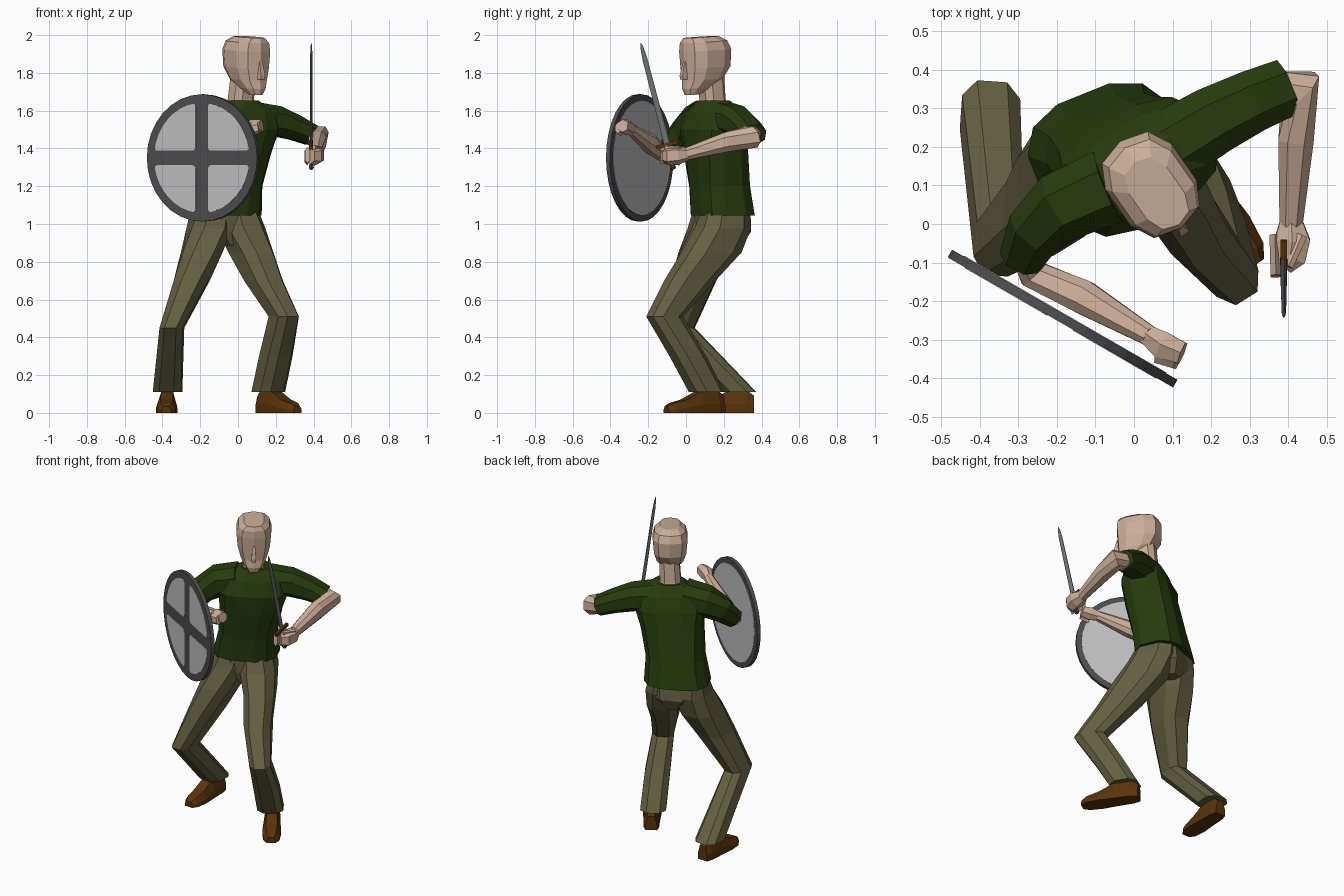
import bpy, bmesh
from math import sin, cos, pi, radians, asin
from mathutils import Vector, Matrix


def mat(name, r, g, b):
    m = bpy.data.materials.new(name)
    m.diffuse_color = (r, g, b, 1)
    return m


SKIN = mat("skin", 0.60, 0.42, 0.31)
GREEN = mat("green cloth", 0.022, 0.045, 0.004)
OLIVE = mat("olive cloth", 0.128, 0.118, 0.053)
BROWN = mat("brown leather", 0.10, 0.034, 0.003)
DARK = mat("dark iron", 0.075, 0.075, 0.078)
LIGHT = mat("light panel", 0.53, 0.53, 0.53)
STEEL = mat("steel", 0.17, 0.175, 0.185)


def finish(name, bm, m, matrix=None):
    bmesh.ops.recalc_face_normals(bm, faces=bm.faces[:])
    me = bpy.data.meshes.new(name)
    bm.to_mesh(me)
    bm.free()
    me.materials.append(m)
    ob = bpy.data.objects.new(name, me)
    bpy.context.collection.objects.link(ob)
    if matrix:
        ob.matrix_world = matrix
    return ob


def skin_rings(name, rings, m, matrix=None):
    """Bridge equal-length point rings and cap both ends."""
    bm = bmesh.new()
    vs = [[bm.verts.new(p) for p in r] for r in rings]
    n = len(rings[0])
    for a, b in zip(vs, vs[1:]):
        for i in range(n):
            j = (i + 1) % n
            bm.faces.new((a[i], a[j], b[j], b[i]))
    bm.faces.new(vs[0])
    bm.faces.new(vs[-1])
    return finish(name, bm, m, matrix)


def section(n, w, d, power=0.75):
    """Rounded-box cross-section."""
    out = []
    for i in range(n):
        a = 2 * pi * (i + 0.5) / n
        c, s = cos(a), sin(a)
        out.append((w * abs(c) ** power * (1 if c > 0 else -1),
                    d * abs(s) ** power * (1 if s > 0 else -1)))
    return out


def stack(name, rows, m, n=8, matrix=None, power=0.75, tilt=0):
    """Horizontal sections: (z, cx, cy, half width, half depth, turn)."""
    rings = []
    for z, cx, cy, w, d, rot in rows:
        c, s = cos(radians(rot)), sin(radians(rot))
        rings.append([(cx + x * c - y * s, cy + x * s + y * c, z + tilt * y)
                      for x, y in section(n, w, d, power)])
    return skin_rings(name, rings, m, matrix)


def tube(name, pts, radii, m, n=8, up=(0, 0, 1), power=0.85):
    """Sections along a path; radii are (sideways, along up)."""
    P = [Vector(p) for p in pts]
    rings = []
    for i, p in enumerate(P):
        t = Vector()
        if i:
            t += (p - P[i - 1]).normalized()
        if i < len(P) - 1:
            t += (P[i + 1] - p).normalized()
        t.normalize()
        side = t.cross(Vector(up)).normalized()
        v = side.cross(t)
        a, b = radii[i]
        rings.append([p + side * x + v * y for x, y in section(n, a, b, power)])
    return skin_rings(name, rings, m)


# head, turned toward the front right
head = Matrix.Translation((0.045, 0.10, 0)) @ Matrix.Rotation(radians(35), 4, 'Z')
stack("head", [
    (1.685, 0, -0.080, 0.035, 0.040, 0),
    (1.72, 0, -0.055, 0.06, 0.075, 0),
    (1.765, 0, -0.015, 0.082, 0.110, 0),
    (1.83, 0, 0.004, 0.10, 0.134, 0),
    (1.92, 0, 0.002, 0.108, 0.138, 0),
    (1.965, 0, -0.008, 0.096, 0.127, 0),
    (1.99, 0, -0.025, 0.062, 0.10, 0)], SKIN, 10, head, 0.75, 0.06)
stack("nose", [
    (1.765, 0, -0.132, 0.018, 0.024, 0),
    (1.785, 0, -0.132, 0.018, 0.028, 0),
    (1.86, 0, -0.126, 0.010, 0.012, 0)], SKIN, 4, head)
stack("neck", [
    (1.58, 0.02, 0.155, 0.085, 0.08, 33),
    (1.66, 0.015, 0.14, 0.066, 0.066, 33),
    (1.80, 0.03, 0.13, 0.062, 0.07, 33)], SKIN)

# shirt body, twisting from hips to shoulders
stack("shirt", [
    (1.045, -0.075, 0.195, 0.198, 0.157, 22),
    (1.20, -0.05, 0.178, 0.176, 0.15, 24),
    (1.38, -0.012, 0.158, 0.19, 0.15, 28),
    (1.50, 0.012, 0.148, 0.215, 0.145, 31),
    (1.59, 0.022, 0.152, 0.19, 0.115, 32),
    (1.655, 0.02, 0.145, 0.085, 0.078, 32)], GREEN, 12)

# sleeves
tube("left_sleeve", [(0.06, 0.18, 1.555), (0.20, 0.265, 1.545), (0.30, 0.315, 1.51),
                     (0.39, 0.352, 1.47)],
     [(0.105, 0.10), (0.095, 0.084), (0.086, 0.070), (0.08, 0.058)], GREEN)
tube("right_sleeve", [(-0.06, 0.10, 1.56), (-0.18, 0.05, 1.535), (-0.25, -0.01, 1.48),
                      (-0.29, -0.085, 1.40)],
     [(0.105, 0.10), (0.098, 0.095), (0.08, 0.08), (0.06, 0.06)], GREEN)

# bare forearms
tube("left_forearm", [(0.36, 0.34, 1.475), (0.43, 0.345, 1.46), (0.42, 0.22, 1.435),
                      (0.407, 0.0, 1.37)],
     [(0.06, 0.05), (0.066, 0.062), (0.049, 0.056), (0.032, 0.034)], SKIN)
tube("right_forearm", [(-0.28, -0.07, 1.415), (-0.26, -0.13, 1.375), (-0.13, -0.19, 1.425),
                       (0.04, -0.29, 1.50)],
     [(0.045, 0.045), (0.042, 0.045), (0.047, 0.052), (0.028, 0.03)], SKIN)

# fists and thumbs
tube("left_hand", [(0.407, 0.01, 1.37), (0.41, -0.04, 1.365), (0.405, -0.085, 1.36),
                   (0.385, -0.11, 1.36)],
     [(0.032, 0.034), (0.052, 0.05), (0.046, 0.052), (0.03, 0.042)], SKIN, 6)
tube("left_fingers", [(0.368, -0.135, 1.365), (0.365, -0.03, 1.355)],
     [(0.016, 0.045), (0.016, 0.045)], SKIN, 6)
tube("left_thumb", [(0.435, -0.03, 1.395), (0.40, -0.11, 1.405)],
     [(0.016, 0.016), (0.013, 0.013)], SKIN, 6)
tube("right_hand", [(0.035, -0.287, 1.498), (0.075, -0.315, 1.512), (0.125, -0.335, 1.52)],
     [(0.028, 0.03), (0.04, 0.042), (0.032, 0.034)], SKIN, 6)
tube("right_fingers", [(0.06, -0.345, 1.50), (0.11, -0.36, 1.51)],
     [(0.018, 0.035), (0.018, 0.03)], SKIN, 6)

# trousers
stack("trouser_seat", [
    (0.885, -0.055, 0.19, 0.05, 0.11, 22),
    (0.96, -0.065, 0.195, 0.15, 0.14, 22),
    (1.10, -0.065, 0.185, 0.155, 0.135, 22)], OLIVE)
stack("left_trouser_leg", [
    (1.06, 0.0, 0.21, 0.10, 0.13, 25),
    (0.98, 0.015, 0.195, 0.115, 0.148, 27),
    (0.85, 0.068, 0.135, 0.098, 0.165, 28),
    (0.70, 0.135, 0.02, 0.085, 0.14, 28),
    (0.51, 0.242, -0.113, 0.068, 0.10, 32),
    (0.30, 0.20, 0.01, 0.08, 0.096, 32),
    (0.11, 0.16, 0.11, 0.082, 0.092, 32)], OLIVE)
stack("right_trouser_leg", [
    (1.06, -0.145, 0.165, 0.10, 0.13, 18),
    (0.98, -0.152, 0.155, 0.115, 0.145, 12),
    (0.85, -0.192, 0.105, 0.112, 0.15, 4),
    (0.70, -0.245, 0.04, 0.097, 0.125, -4),
    (0.45, -0.35, -0.045, 0.065, 0.094, -6),
    (0.11, -0.373, 0.285, 0.08, 0.09, -4)], OLIVE)


# shoes: sections from heel to toe (distance, half width, height)
def shoe(name, heel, toe):
    h, t = Vector(heel + (0,)), Vector(toe + (0,))
    d = (t - h).normalized()
    side = Vector((-d.y, d.x, 0))
    L = (t - h).length
    rings = []
    for s, w, z in [(0, 0.034, 0.09), (0.12, 0.046, 0.12), (0.42, 0.05, 0.115),
                    (0.68, 0.056, 0.07), (0.9, 0.048, 0.052), (1, 0.026, 0.035)]:
        prof = [(-w, 0), (w, 0), (w, z * 0.4), (w * 0.6, z), (-w * 0.6, z), (-w, z * 0.4)]
        rings.append([h + d * s * L + side * x + Vector((0, 0, y)) for x, y in prof])
    skin_rings(name, rings, BROWN)


shoe("left_shoe", (0.12, 0.19), (0.315, -0.105))
shoe("right_shoe", (-0.372, 0.36), (-0.38, 0.03))

# sword
A = Vector((0.388, -0.10, 1.42))
D = (Vector((0.388, -0.24, 1.96)) - A).normalized()
W = Vector((0, -D.z, D.y))
tube("sword_blade", [A, A + D * 0.47, A + D * 0.535, A + D * 0.557],
     [(0.0085, 0.018), (0.007, 0.015), (0.005, 0.009), (0.0008, 0.001)],
     STEEL, 8, W, 1.4)
tube("sword_guard", [A - W * 0.06, A + W * 0.06],
     [(0.0095, 0.011), (0.0095, 0.011)], BROWN, 4, D, 0.4)
tube("sword_grip", [A - D * 0.115, A], [(0.011, 0.012)] * 2, BROWN, 6, W)
tube("sword_pommel", [A - D * 0.135, A - D * 0.125, A - D * 0.11],
     [(0.008, 0.01), (0.015, 0.016), (0.01, 0.012)], DARK, 6, W)

# round shield, local front is -y
shield = Matrix.Translation((-0.185, -0.245, 1.35)) @ Matrix.Rotation(radians(-30), 4, 'Z')


def disc(name, r, y0, y1, m):
    rings = [[(r * cos(2 * pi * i / 32), y, r * sin(2 * pi * i / 32)) for i in range(32)]
             for y in (y0, y1)]
    skin_rings(name, rings, m, shield)


disc("shield_board", 0.337, -0.0115, 0.0115, DARK)
disc("shield_back_panel", 0.303, 0.0115, 0.0135, LIGHT)

# four rounded quarter panels around the cross
g, R = 0.038, 0.292
a0 = asin(g / R)
for k in range(4):
    bm = bmesh.new()
    pts = [(g, g)] + [(R * cos(a0 + (pi / 2 - 2 * a0) * i / 8),
                       R * sin(a0 + (pi / 2 - 2 * a0) * i / 8)) for i in range(9)]
    vs = [bm.verts.new((x, -0.0135, z)) for x, z in pts]
    bm.faces.new(vs)
    bmesh.ops.bevel(bm, geom=[vs[0], vs[1], vs[-1]], offset=0.018, segments=3,
                    affect='VERTICES', profile=0.5)
    ext = bmesh.ops.extrude_face_region(bm, geom=bm.faces[:])
    bmesh.ops.translate(bm, vec=(0, 0.003, 0),
                        verts=[e for e in ext["geom"] if isinstance(e, bmesh.types.BMVert)])
    finish("shield_panel_%d" % (k + 1), bm, LIGHT,
           shield @ Matrix.Rotation(k * pi / 2, 4, 'Y'))
